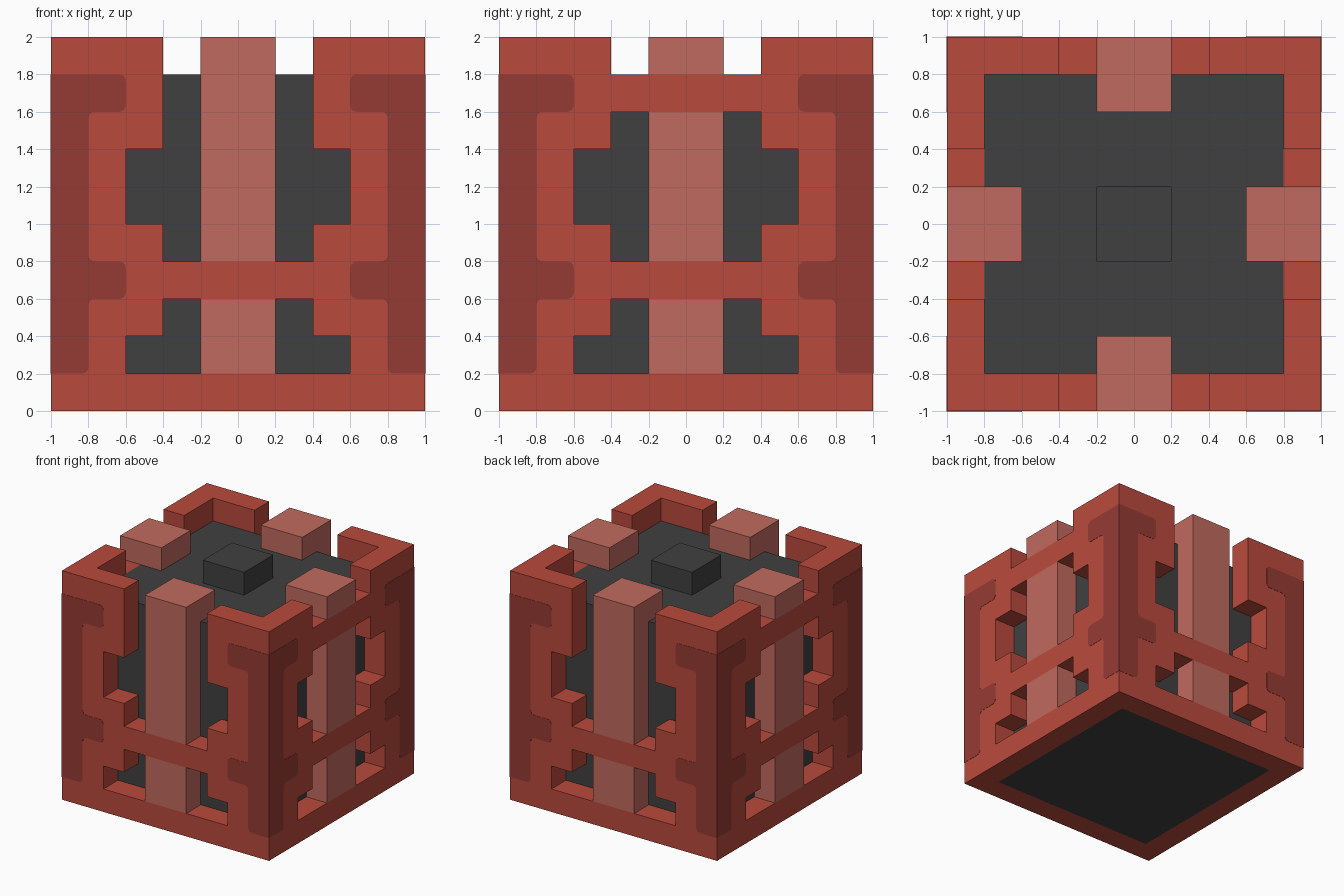
import bpy, bmesh, math
from mathutils import Matrix, Vector

cube = bpy.data.objects.get("Cube")
if cube:
    bpy.data.objects.remove(cube, do_unlink=True)


def srgb(r, g, b):
    def lin(c):
        c /= 255
        return c / 12.92 if c <= 0.04045 else ((c + 0.055) / 1.055) ** 2.4
    return (lin(r), lin(g), lin(b), 1.0)


def material(name, colour):
    m = bpy.data.materials.new(name)
    m.use_nodes = True
    m.diffuse_color = colour
    bsdf = next(n for n in m.node_tree.nodes if n.type == 'BSDF_PRINCIPLED')
    bsdf.inputs["Base Color"].default_value = colour
    bsdf.inputs["Roughness"].default_value = 0.8
    return m


RED = material("brick red", srgb(186, 74, 60))
DARK_RED = material("dark red", srgb(150, 59, 52))
ROSE = material("pale rose", srgb(193, 106, 94))
GREY = material("charcoal", srgb(64, 64, 64))


def finish(name, bm, mat):
    bmesh.ops.recalc_face_normals(bm, faces=bm.faces)
    me = bpy.data.meshes.new(name)
    bm.to_mesh(me)
    bm.free()
    me.materials.append(mat)
    ob = bpy.data.objects.new(name, me)
    bpy.context.collection.objects.link(ob)
    return ob


def add_box(bm, lo, hi):
    lo, hi = Vector(lo), Vector(hi)
    size = Matrix.Diagonal((*(hi - lo), 1))
    bmesh.ops.create_cube(bm, size=1, matrix=Matrix.Translation((lo + hi) / 2) @ size)


# Outer frame: a shell of 0.2 blocks with stepped openings, merged into flat faces
N, S = 10, 0.2
OPENING = [0, 3, 2, 0, 2, 3, 3, 2, 2, 2]   # half width of the opening per layer, in blocks


def solid(i, j, k):
    if not all(0 <= c < N for c in (i, j, k)):
        return False
    if j in (0, N - 1):                    # front and back walls, open at the top
        u, half = i, OPENING[k]
    elif i in (0, N - 1):                  # side walls, with an extra upper bar
        u, half = j, 0 if k == 8 else OPENING[k]
    else:
        return False
    return abs(u - 4.5) > half


bm = bmesh.new()
for i in range(N):
    for j in range(N):
        for k in range(N):
            if not solid(i, j, k):
                continue
            for axis in range(3):
                for side in (0, 1):
                    near = [i, j, k]
                    near[axis] += 2 * side - 1
                    if solid(*near):
                        continue
                    corners = []
                    for a, b in ((0, 0), (1, 0), (1, 1), (0, 1)):
                        p = [i, j, k]
                        p[axis] += side
                        p[(axis + 1) % 3] += a
                        p[(axis + 2) % 3] += b
                        corners.append(bm.verts.new((p[0] * S - 1, p[1] * S - 1, p[2] * S)))
                    bm.faces.new(corners if side else corners[::-1])
bmesh.ops.remove_doubles(bm, verts=bm.verts, dist=0.001)
bmesh.ops.dissolve_limit(bm, angle_limit=0.02, verts=bm.verts, edges=bm.edges)
finish("outer_frame", bm, RED)

# Inner core and the small block on its top
bm = bmesh.new()
add_box(bm, (-0.8, -0.8, 0), (0.8, 0.8, 1.8))
finish("inner_core", bm, GREY)
bm = bmesh.new()
add_box(bm, (-0.2, -0.2, 1.8), (0.2, 0.2, 2))
finish("core_top_block", bm, GREY)

# Pillars in the middle of each wall, interrupted by the crossbars
FRONT_SPANS = [(0.2, 0.6), (0.8, 2.0)]
SIDE_SPANS = [(0.2, 0.6), (0.8, 1.6), (1.8, 2.0)]
for name, turn, spans in (("front_pillar", 0, FRONT_SPANS), ("left_pillar", 1, SIDE_SPANS),
                          ("back_pillar", 2, FRONT_SPANS), ("right_pillar", 3, SIDE_SPANS)):
    bm = bmesh.new()
    for z0, z1 in spans:
        add_box(bm, (-0.2, -1, z0), (0.2, -0.6, z1))
    bmesh.ops.rotate(bm, verts=bm.verts, matrix=Matrix.Rotation(turn * math.pi / 2, 3, 'Z'))
    finish(name, bm, ROSE)

# Dark inlays along the upright corners: thin plates with rounded tabs
T, R = 0.002, 0.035
INLAY = [(1 + T, 0.2), (0.8, 0.2), (0.8, 0.6), (0.6, 0.6), (0.6, 0.8),
         (0.8, 0.8), (0.8, 1.6), (0.6, 1.6), (0.6, 1.8), (1 + T, 1.8)]


def rounded(points):
    out = [Vector(points[0])]
    for a, b, c in zip(points, points[1:], points[2:]):
        b = Vector(b)
        d0 = (Vector(a) - b).normalized() * R
        d1 = (Vector(c) - b).normalized() * R
        for s in range(5):                 # quarter arc from b + d0 to b + d1
            t = s / 4 * math.pi / 2
            out.append(b + d0 * (1 - math.sin(t)) + d1 * (1 - math.cos(t)))
    return out + [Vector(points[-1])]


outline = rounded(INLAY)
bm = bmesh.new()
for turn in range(4):
    rot = Matrix.Rotation(turn * math.pi / 2, 3, 'Z')
    for flip in (1, -1):
        face = bm.faces.new([bm.verts.new(rot @ Vector((flip * p.x, -1, p.y))) for p in outline])
        ext = bmesh.ops.extrude_face_region(bm, geom=[face], use_keep_orig=True)
        moved = [g for g in ext["geom"] if isinstance(g, bmesh.types.BMVert)]
        bmesh.ops.translate(bm, verts=moved, vec=rot @ Vector((0, -T, 0)))
finish("corner_inlays", bm, DARK_RED)
